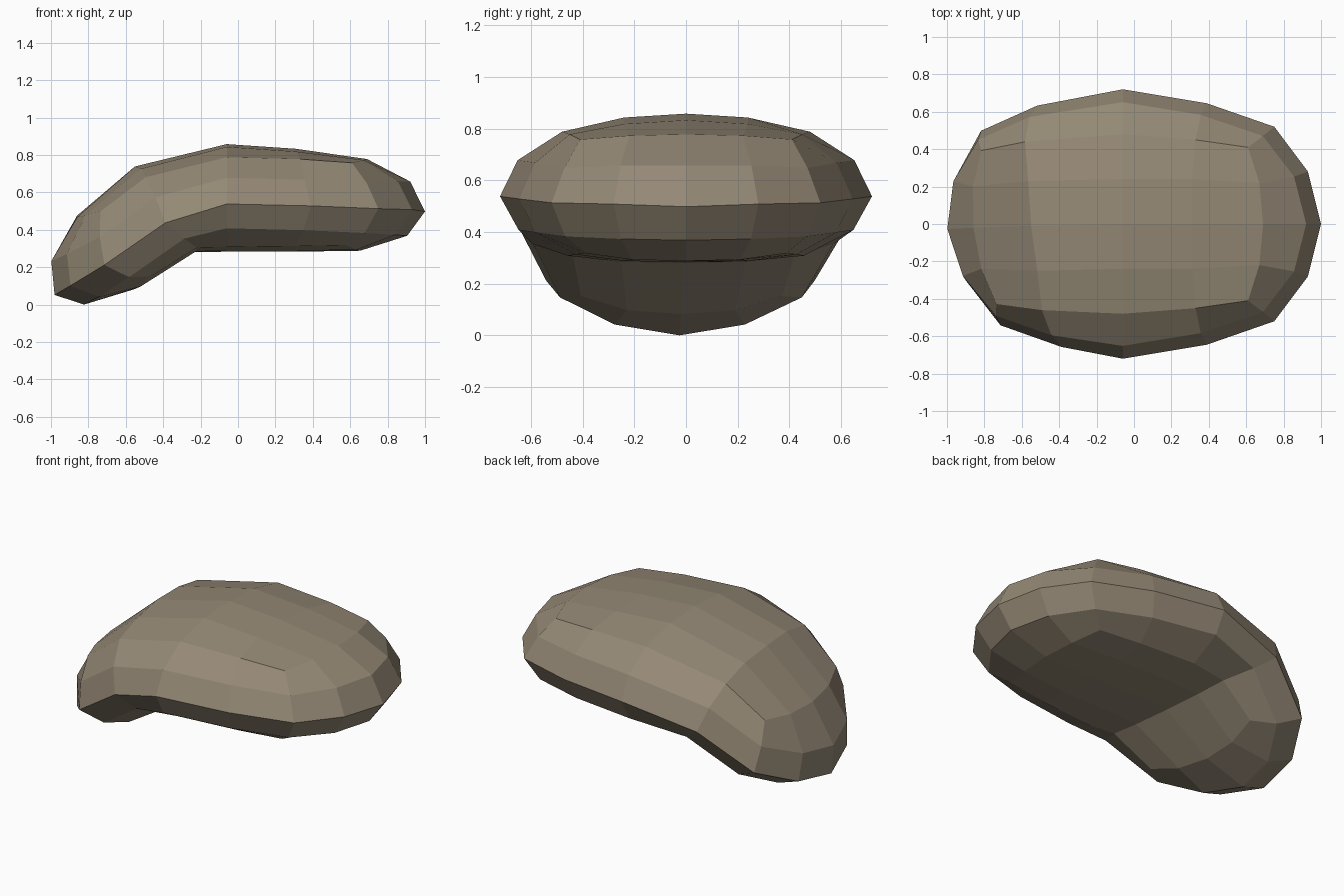
import bpy, bmesh
from math import sin, cos, radians

if "Cube" in bpy.data.objects:
    bpy.data.objects.remove(bpy.data.objects["Cube"])

SEAM = -0.06                      # x of the middle column, where the body bends
BEND = radians(33.5)

# Quarter footprints from the end (y = 0) round the corner to the seam: (u, y)
RIM = [(1.06, 0), (0.99, 0.28), (0.81, 0.52), (0.45, 0.645), (0, 0.72)]
CAP = [(0.75, 0), (0.73, 0.22), (0.67, 0.41), (0.39, 0.45), (0, 0.48)]

# Layer: footprint, u scale, y scale, heights along the footprint
LAYERS = {
    2: (CAP, 1.0, 1.0, (0.78, 0.775, 0.76, 0.78, 0.79)),
    1: (RIM, 0.925, 0.905, (0.66, 0.66, 0.65, 0.67, 0.68)),
    0: (RIM, 1.0, 1.0, (0.50, 0.51, 0.515, 0.53, 0.54)),
    -1: (RIM, 0.91, 0.90, (0.37, 0.375, 0.385, 0.40, 0.41)),
    -2: (CAP, 0.95, 0.95, (0.29, 0.295, 0.32, 0.315, 0.31)),
}
# Heights inside the top and bottom caps, by (column, row) from the middle
INNER = {
    2: {(0, 0): 0.86, (0, 1): 0.845, (1, 0): 0.835, (1, 1): 0.82},
    -2: {(0, 0): 0.285, (0, 1): 0.29, (1, 0): 0.285, (1, 1): 0.29},
}


def place(i, j, k):
    """Map a grid point of the cube to the rounded, bent body."""
    a, b = abs(i), abs(j)
    if a == 2 or b == 2:
        n = b if a == 2 else 4 - a
        foot, su, sy, heights = LAYERS[k]
        u, y, z = foot[n][0] * su, foot[n][1] * sy, heights[n]
    else:
        u, y, z = 0.37 * a, 0.24 * b, INNER[k][a, b]
    if j < 0:
        y = -y
    if i >= 0:
        return SEAM + u, y, z
    # left half: swing downwards and skew slightly
    u *= 1.07
    h = z - 0.56
    x = SEAM - 0.008 - u * cos(BEND) - h * sin(BEND) - 0.1 * y
    return x, y - 0.025 * u, 0.73 - u * sin(BEND) + h * cos(BEND)


# Body: cube with a 4 x 4 grid on each side, reshaped
bm = bmesh.new()
bmesh.ops.create_cube(bm, size=4)
bmesh.ops.subdivide_edges(bm, edges=bm.edges[:], cuts=3, use_grid_fill=True)
for v in bm.verts:
    v.co = place(*(round(c) for c in v.co))
bmesh.ops.recalc_face_normals(bm, faces=bm.faces[:])
low = min(v.co.z for v in bm.verts)
for v in bm.verts:
    v.co.z -= low
mesh = bpy.data.meshes.new("bent_stone")
bm.to_mesh(mesh)
bm.free()
body = bpy.data.objects.new("bent_stone", mesh)
bpy.context.collection.objects.link(body)

mat = bpy.data.materials.new("warm_stone")
mat.diffuse_color = (0.30, 0.25, 0.18, 1)
mat.use_nodes = True
mat.node_tree.nodes["Principled BSDF"].inputs["Base Color"].default_value = mat.diffuse_color
mesh.materials.append(mat)
